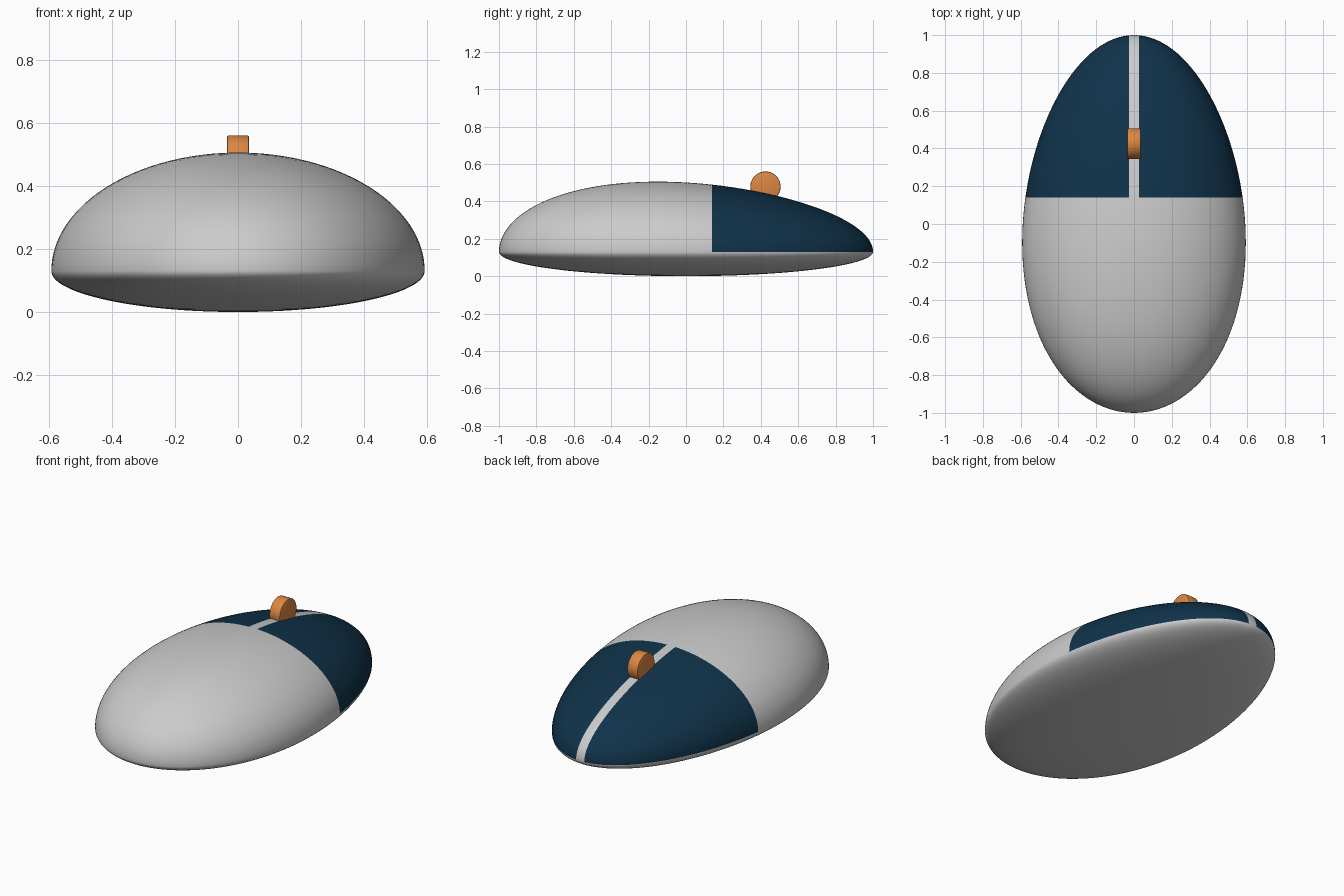
import bpy, bmesh, math
from mathutils import Vector

if "Cube" in bpy.data.objects:
    bpy.data.objects.remove(bpy.data.objects["Cube"])


def material(name, rgb):
    m = bpy.data.materials.new(name)
    m.diffuse_color = (*rgb, 1)
    m.use_nodes = True
    m.node_tree.nodes["Principled BSDF"].inputs["Base Color"].default_value = m.diffuse_color
    return m


grey = material("light grey", (0.6, 0.6, 0.61))
navy = material("dark navy", (0.005, 0.032, 0.068))
orange = material("orange", (0.72, 0.24, 0.055))

RIM = 0.13          # height of the widest outline
BUTTON_BACK = 0.14  # where the buttons begin
GAP = 0.027         # half width of the strip between the buttons


def finish(bm, name, mats, angle=40):
    me = bpy.data.meshes.new(name)
    bm.to_mesh(me)
    bm.free()
    for m in mats:
        me.materials.append(m)
    ob = bpy.data.objects.new(name, me)
    bpy.context.collection.objects.link(ob)
    bpy.ops.object.select_all(action='DESELECT')
    ob.select_set(True)
    bpy.context.view_layer.objects.active = ob
    bpy.ops.object.shade_smooth_by_angle(angle=math.radians(angle))
    return ob


# Body: egg-shaped dome over a shallow rounded belly
bm = bmesh.new()
bmesh.ops.create_uvsphere(bm, u_segments=128, v_segments=64, radius=1)
for v in bm.verts:
    x, y, z = v.co
    up = 0.371 * (1 - 0.157 * y) if z > 0 else RIM
    v.co = (x * 0.589 * (1 - 0.1 * y), y, RIM + z * up)

# Buttons: cut clean borders, then colour the faces inside them
for co, no in (((0, BUTTON_BACK, 0), (0, 1, 0)),
               ((GAP, 0, 0), (1, 0, 0)), ((-GAP, 0, 0), (1, 0, 0))):
    bmesh.ops.bisect_plane(bm, geom=bm.verts[:] + bm.edges[:] + bm.faces[:],
                           plane_co=Vector(co), plane_no=Vector(no), dist=1e-5)
for f in bm.faces:
    c = f.calc_center_median()
    f.material_index = int(c.z > RIM and c.y > BUTTON_BACK and abs(c.x) > GAP)
finish(bm, "mouse_body", [grey, navy], 60)

# Scroll wheel: short cylinder lying across the strip
bm = bmesh.new()
bmesh.ops.create_cone(bm, cap_ends=True, segments=48, radius1=0.081,
                      radius2=0.081, depth=0.07)
rims = [e for e in bm.edges if abs(e.verts[0].co.z - e.verts[1].co.z) < 1e-5]
bmesh.ops.bevel(bm, geom=rims, offset=0.006, segments=2, affect='EDGES', profile=0.5)
for v in bm.verts:
    x, y, z = v.co
    v.co = (z, x + 0.425, y + 0.479)
bmesh.ops.recalc_face_normals(bm, faces=bm.faces[:])
finish(bm, "scroll_wheel", [orange])
